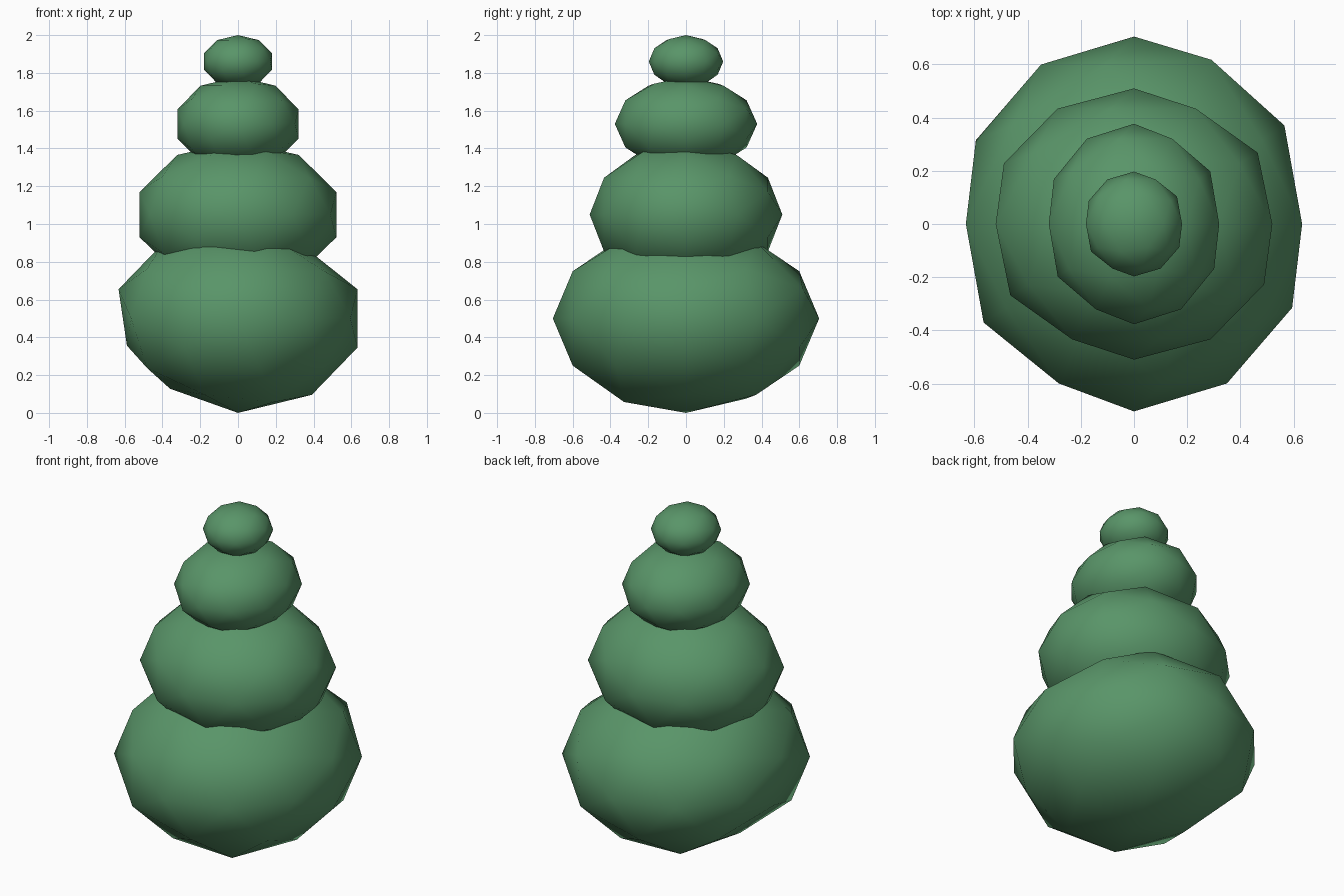
import bpy
import bmesh
from math import pi
from mathutils import Matrix, Vector

cube = bpy.data.objects.get("Cube")
if cube:
    bpy.data.objects.remove(cube, do_unlink=True)

# Leaf green
green = bpy.data.materials.new("leaf_green")
green.use_nodes = True
color = (0.10, 0.30, 0.14, 1)
green.diffuse_color = color
bsdf = next(n for n in green.node_tree.nodes if n.type == "BSDF_PRINCIPLED")
bsdf.inputs["Base Color"].default_value = color


def foliage(name, height, radii, dents=()):
    """Squashed faceted ball with its poles along y; dents push single corners."""
    bm = bmesh.new()
    bmesh.ops.create_icosphere(bm, subdivisions=2, radius=1,
                               matrix=Matrix.Rotation(pi / 2, 4, "X"))
    for direction, factor in dents:
        target = Vector(direction)
        corner = min(bm.verts, key=lambda v: (v.co - target).length)
        corner.co *= factor
    bmesh.ops.scale(bm, vec=radii, verts=bm.verts)
    bmesh.ops.translate(bm, vec=(0, 0, height), verts=bm.verts)
    for face in bm.faces:
        face.smooth = True
    mesh = bpy.data.meshes.new(name)
    bm.to_mesh(mesh)
    bm.free()
    mesh.materials.append(green)
    obj = bpy.data.objects.new(name, mesh)
    bpy.context.collection.objects.link(obj)
    return obj


# Slight irregularities of the lowest ball
bottom_dents = [
    ((-0.59, 0, -0.81), 0.92),
    ((0.59, 0, 0.81), 0.92),
    ((-0.95, 0, -0.31), 0.93),
    ((0.28, -0.45, -0.85), 1.04),
    ((0.43, 0.85, 0.31), 1.03),
]

# Four stacked balls, shrinking upwards
foliage("bottom_foliage", 0.50, (0.665, 0.705, 0.50), bottom_dents)
foliage("lower_middle_foliage", 1.05, (0.547, 0.51, 0.39))
foliage("upper_middle_foliage", 1.53, (0.337, 0.377, 0.25))
foliage("top_foliage", 1.86, (0.19, 0.197, 0.14))
